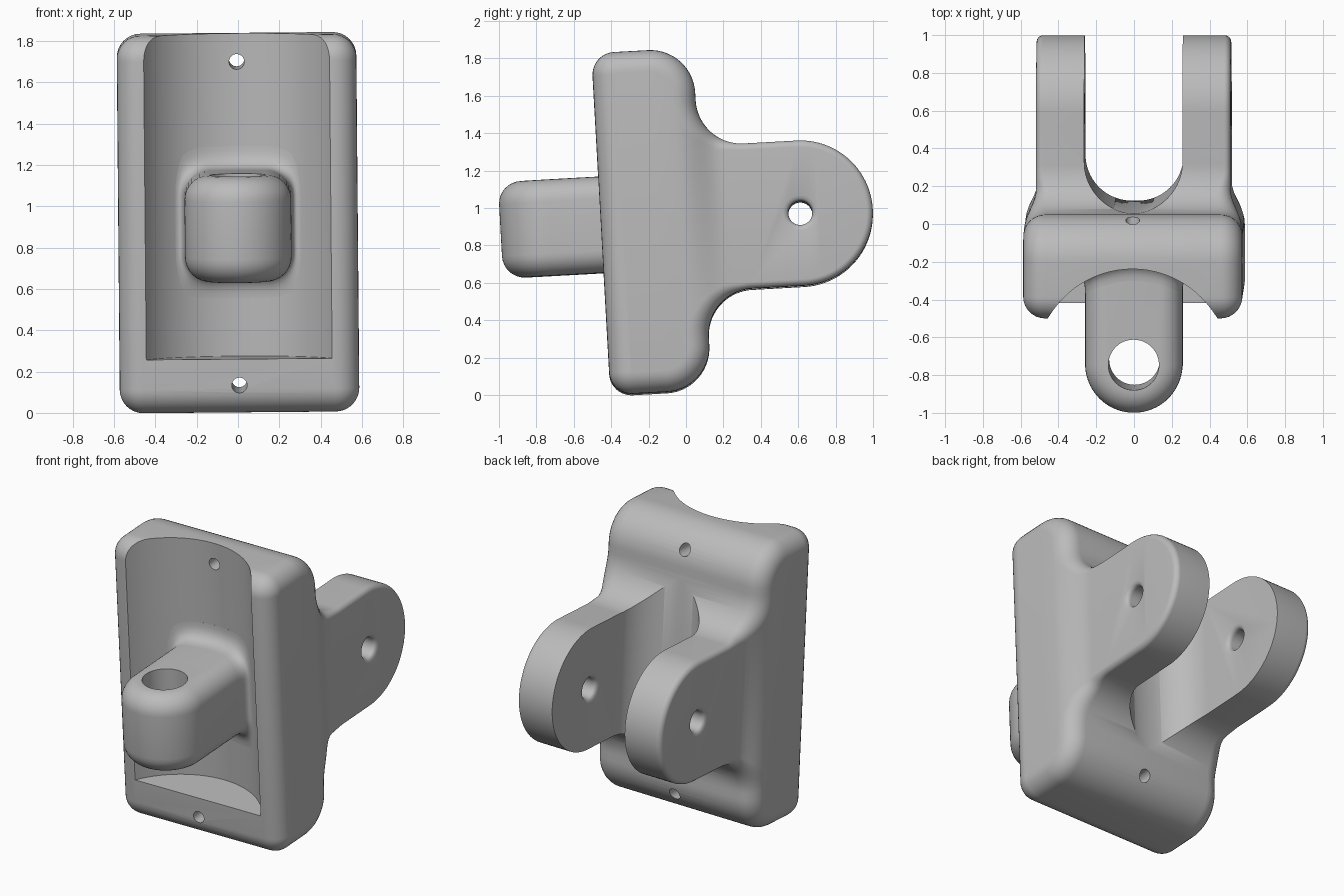
import bpy, bmesh, math
from mathutils import Matrix, Vector

if "Cube" in bpy.data.objects:
    bpy.data.objects.remove(bpy.data.objects["Cube"])

grey = bpy.data.materials.new("plain grey")
grey.diffuse_color = (0.5, 0.5, 0.5, 1)
grey.use_nodes = True
grey.node_tree.nodes["Principled BSDF"].inputs["Base Color"].default_value = grey.diffuse_color

# whole part leans back slightly, pivot at its centre line
POSE = (Matrix.Translation((0, 0.002, 0.935)) @ Matrix.Rotation(math.radians(-0.5), 4, 'Y')
        @ Matrix.Rotation(math.radians(3.2), 4, 'X'))


def arc(cx, cy, r, a0, a1, n=14, skip_last=False):
    """Points with outward normals; a negative r marks a concave arc."""
    out = []
    for i in range(n if skip_last else n + 1):
        a = math.radians(a0 + (a1 - a0) * i / n)
        c, s = math.cos(a), math.sin(a)
        sg = 1 if r > 0 else -1
        out.append((cx + abs(r) * c, cy + abs(r) * s, sg * c, sg * s))
    return out


def smoothstep(v, a, b):
    t = min(1, max(0, (v - a) / (b - a)))
    return t * t * (3 - 2 * t)


def make(name, verts, faces):
    bm = bmesh.new()
    vs = [bm.verts.new(v) for v in verts]
    for f in faces:
        bm.faces.new([vs[i] for i in f])
    bmesh.ops.recalc_face_normals(bm, faces=bm.faces)
    me = bpy.data.meshes.new(name)
    bm.to_mesh(me)
    bm.free()
    ob = bpy.data.objects.new(name, me)
    bpy.context.collection.objects.link(ob)
    return ob


def rounded_slab(name, half, radius, height, place, K=8):
    """Outline mirrored in q, thick along t, with rounded rims."""
    pts = half + [(p, -q, a, -b) for p, q, a, b in reversed(half[:-1])]
    n = len(pts)
    verts = []
    steps = [(-1, k) for k in range(K, -1, -1)] + [(1, k) for k in range(K + 1)]
    for side, k in steps:
        a = math.pi / 2 * k / K
        for p, q, np_, nq in pts:
            r = radius(p)
            d = r * (1 - math.cos(a))
            t = height(p - np_ * r) - r + r * math.sin(a)
            verts.append(place(p - np_ * d, q - nq * d, side * t))
    faces = []
    for j in range(len(steps) - 1):
        for i in range(n):
            i2 = (i + 1) % n
            faces.append((j * n + i, j * n + i2, (j + 1) * n + i2, (j + 1) * n + i))
    m = (n - 1) // 2
    for base in (0, (len(steps) - 1) * n):
        for i in range(m - 1):
            faces.append([base + v for v in (i, i + 1, n - 2 - i, n - 1 - i)])
        faces.append((base + m - 1, base + m, base + m + 1))
    return make(name, verts, faces)


def prism(name, pts, t0, t1, place):
    n = len(pts)
    verts = [place(p, q, t) for t in (t0, t1) for p, q in pts]
    faces = [tuple(range(n)), tuple(range(n, 2 * n))]
    faces += [(i, (i + 1) % n, n + (i + 1) % n, n + i) for i in range(n)]
    return make(name, verts, faces)


def spool(name, prof, y, z, n=48):
    """Revolved cutter along x from (x, r) pairs."""
    verts = [(x, y + r * math.cos(2 * math.pi * i / n), z + r * math.sin(2 * math.pi * i / n))
             for x, r in prof for i in range(n)]
    faces = [tuple(range(n)), tuple(range((len(prof) - 1) * n, len(prof) * n))]
    for j in range(len(prof) - 1):
        faces += [(j * n + i, j * n + (i + 1) % n, (j + 1) * n + (i + 1) % n, (j + 1) * n + i)
                  for i in range(n)]
    return make(name, verts, faces)


def cut(ob, cutters):
    for c in cutters:
        c.hide_render = True
        md = ob.modifiers.new("cut", 'BOOLEAN')
        md.operation, md.solver, md.object = 'DIFFERENCE', 'EXACT', c
    dg = bpy.context.evaluated_depsgraph_get()
    me = bpy.data.meshes.new_from_object(ob.evaluated_get(dg))
    ob.modifiers.clear()
    ob.data = me
    for c in cutters:
        bpy.data.objects.remove(c)


def finish(ob):
    ob.data.transform(POSE)
    ob.data.materials.clear()
    ob.data.materials.append(grey)
    bpy.ops.object.select_all(action='DESELECT')
    ob.select_set(True)
    bpy.context.view_layer.objects.active = ob
    bpy.ops.object.shade_smooth_by_angle(angle=math.radians(32))


def circle(cx, cy, r, n):
    return [(a[0], a[1]) for a in arc(cx, cy, r, 0, 360, n, True)]


along_x = lambda p, q, t: (t, p, q)
along_y = lambda p, q, t: (p, t, q)
along_z = lambda p, q, t: (p, q, t)

# back plate and both arms: one side profile, wider at the plate
side = (arc(-0.338, 0.795, 0.12, 180, 90, 10) + arc(-0.155, 0.675, 0.24, 90, 0)
        + arc(0.33, 0.633, -0.245, 180, 270, 18) + arc(0.61, 0, 0.388, 90, 0, 24))
body = rounded_slab("bracket_body", side,
                    lambda y: 0.115 - 0.08 * smoothstep(y, 0.085, 0.3),
                    lambda y: 0.58 - 0.065 * smoothstep(y, -0.03, 0.2), along_x)

# channel between the arms
u_shape = [(a[0], a[1]) for a in arc(0, 0.347, 0.26, 180, 360, 40)] + [(0.26, 1.2), (-0.26, 1.2)]
channel = prism("channel_cutter", u_shape, -0.8, 0.8, along_z)

# curved front recess, open at the top
REC_Y, REC_R = -0.702, 0.512
recess = prism("recess_cutter", circle(0, REC_Y, REC_R, 128), -0.65, 1.2, along_z)

# screw holes
screws = [prism("screw_cutter", circle(0, s * 0.777, 0.037, 32), -0.8, 0.5, along_y) for s in (-1, 1)]

# arm pin holes with rounded rims
flare = [(0.03 * k / 6, 0.064 + 0.03 * (1 - math.sqrt(1 - (1 - k / 6) ** 2))) for k in range(7)]
pin = [(0.6, 0.094)] + [(0.515 - d, r) for d, r in flare] + [(0.26 + d, r) for d, r in reversed(flare)]
pin = pin + [(-x, r) for x, r in reversed(pin)]
cut(body, [channel, recess, spool("pin_cutter", pin, 0.61, 0)] + screws)
finish(body)

# front lug with rounded nose and vertical hole
H, R = 0.258, 0.12
lug = rounded_slab("front_lug", [(0.1, H, 0, 1), (0.3, H, 0, 1)] + arc(0.737, 0, H, 90, 0, 20),
                   lambda p: R, lambda p: H, lambda p, q, t: (q, -p, t))
cut(lug, [prism("lug_hole_cutter", circle(0, -0.735, 0.134, 48), -0.5, 0.5, along_z)])
finish(lug)

# flared fillet where the lug meets the recess
floor = lambda x: REC_Y + math.sqrt(REC_R ** 2 - x * x)
section = []
for k, (sx, sz) in enumerate(((1, 1), (-1, 1), (-1, -1), (1, -1))):
    c = arc(sx * (H - R), sz * (H - R), R, 90 * k, 90 * k + 90, 10)
    section += c
    x, z, nx, nz = c[-1]
    for j in range(1, 8):
        section.append((x - nz * 2 * (H - R) * j / 8, z + nx * 2 * (H - R) * j / 8, nx, nz))
verts, faces, n, S = [], [], len(section), 9
for j in range(S + 2):
    t = min(1, j / S)
    for x, z, nx, nz in section:
        gx, gz = [max(-1, min(1, v * 1.35)) for v in (nx, nz)]
        ex, ez = x + gx * 0.045, z + gz * 0.11
        p0, p1, p2 = Vector((x, floor(x) - 0.1, z)), Vector((x, floor(x), z)), Vector((ex, floor(ex), ez))
        p = p0 * (1 - t) ** 2 + p1 * 2 * t * (1 - t) + p2 * t * t
        if j > S:
            p.y += 0.01
        verts.append(p)
for j in range(S + 1):
    faces += [(j * n + i, j * n + (i + 1) % n, (j + 1) * n + (i + 1) % n, (j + 1) * n + i) for i in range(n)]
finish(make("lug_fillet", verts, faces))
